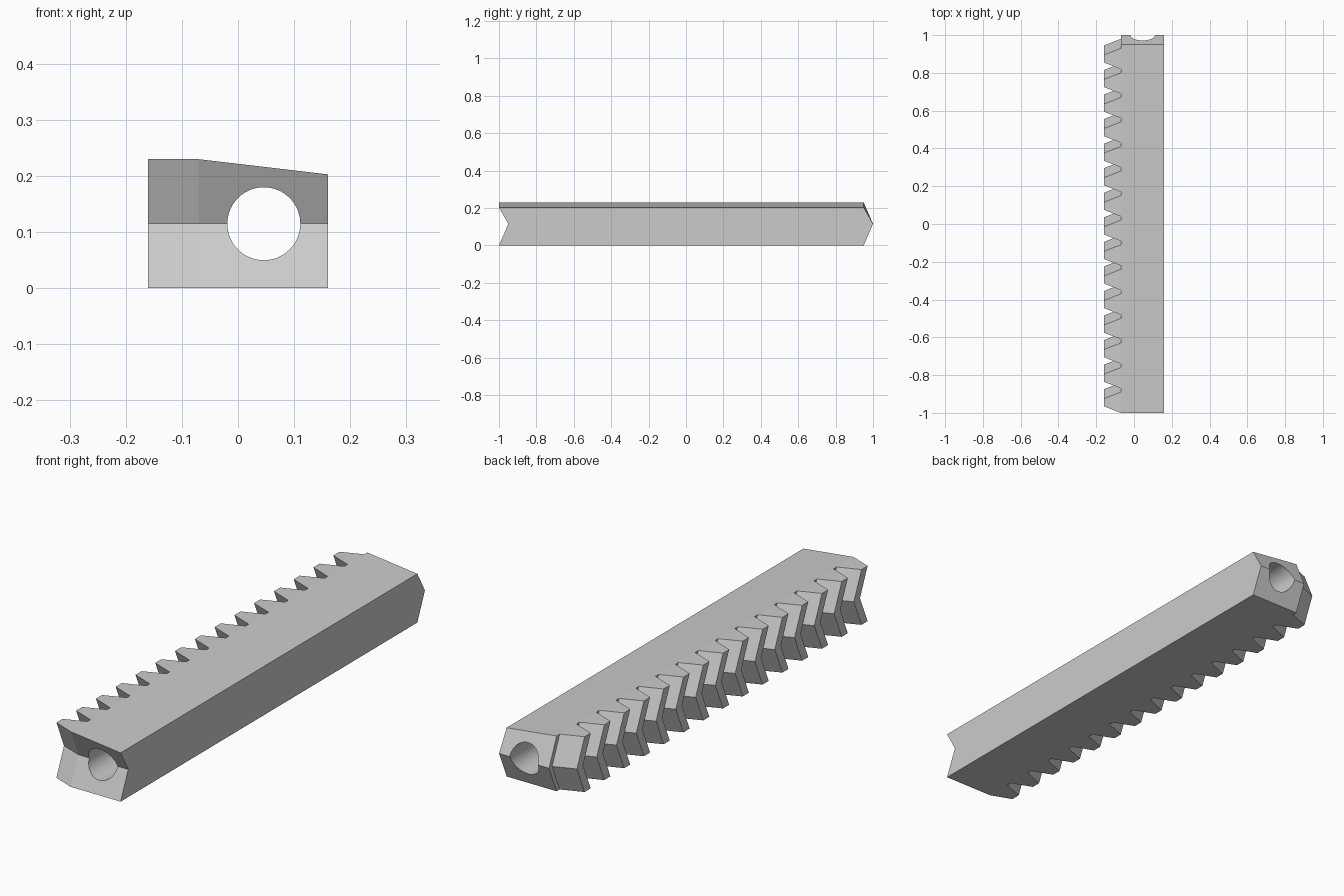
import bpy, bmesh

LENGTH, HEIGHT, SHEAR = 1.95, 0.23, 0.05
LEFT, ROOT, RIGHT = -0.16, -0.07, 0.16
TEETH = 15
PITCH = LENGTH / TEETH

cube = bpy.data.objects.get("Cube")
if cube:
    bpy.data.objects.remove(cube)

steel = bpy.data.materials.new("plain grey")
steel.use_nodes = True
grey = (0.6, 0.6, 0.6, 1)
steel.diffuse_color = grey
steel.node_tree.nodes["Principled BSDF"].inputs["Base Color"].default_value = grey


def make_object(name, bm):
    bmesh.ops.recalc_face_normals(bm, faces=bm.faces)
    mesh = bpy.data.meshes.new(name)
    bm.to_mesh(mesh)
    bm.free()
    mesh.materials.append(steel)
    obj = bpy.data.objects.new(name, mesh)
    bpy.context.collection.objects.link(obj)
    return obj


def add_chevron(bm, outline):
    """Loft a plan outline upward, pushing the middle layer back into a V."""
    layers = [(0, 0), (HEIGHT / 2, SHEAR), (HEIGHT, 0)]
    rings = [[bm.verts.new((x, y + dy, z)) for x, y in outline] for z, dy in layers]
    bm.faces.new(rings[0])
    bm.faces.new(rings[-1])
    n = len(outline)
    for low, high in zip(rings, rings[1:]):
        for i in range(n):
            j = (i + 1) % n
            bm.faces.new((low[i], low[j], high[j], high[i]))


# Body bar with chevron ends
bm = bmesh.new()
end = LENGTH - 1
add_chevron(bm, [(ROOT, -1), (RIGHT, -1), (RIGHT, end), (ROOT, end)])
body = make_object("rack_body", bm)

# Round bore through the full length
bpy.ops.mesh.primitive_cylinder_add(vertices=64, radius=0.065, depth=3,
                                    location=(0.046, 0, HEIGHT / 2),
                                    rotation=(1.570796, 0, 0))
cutter = bpy.context.object
cutter.name = "bore_cutter"
cutter.data.materials.append(steel)
cutter.hide_render = True

bpy.ops.object.select_all(action="DESELECT")
bpy.context.view_layer.objects.active = body
body.select_set(True)
bore = body.modifiers.new("bore", "BOOLEAN")
bore.object = cutter
bore.solver = "EXACT"
bpy.ops.object.modifier_apply(modifier="bore")
bpy.data.objects.remove(cutter)

# Lower the outer top edge so the top face slopes away from the teeth
for v in body.data.vertices:
    if v.co.z > HEIGHT - 0.001 and v.co.x > RIGHT - 0.001:
        v.co.z = 0.203
bpy.ops.object.shade_smooth_by_angle(angle=0.35)
for face in body.data.polygons:
    if len(face.vertices) > 4:
        face.use_smooth = False

# Herringbone teeth along the left-hand edge
bm = bmesh.new()
for i in range(TEETH):
    y = -1 + i * PITCH
    add_chevron(bm, [(ROOT, y), (ROOT, y + 0.11), (LEFT, y + 0.075), (LEFT, y + 0.035)])
make_object("rack_teeth", bm)
